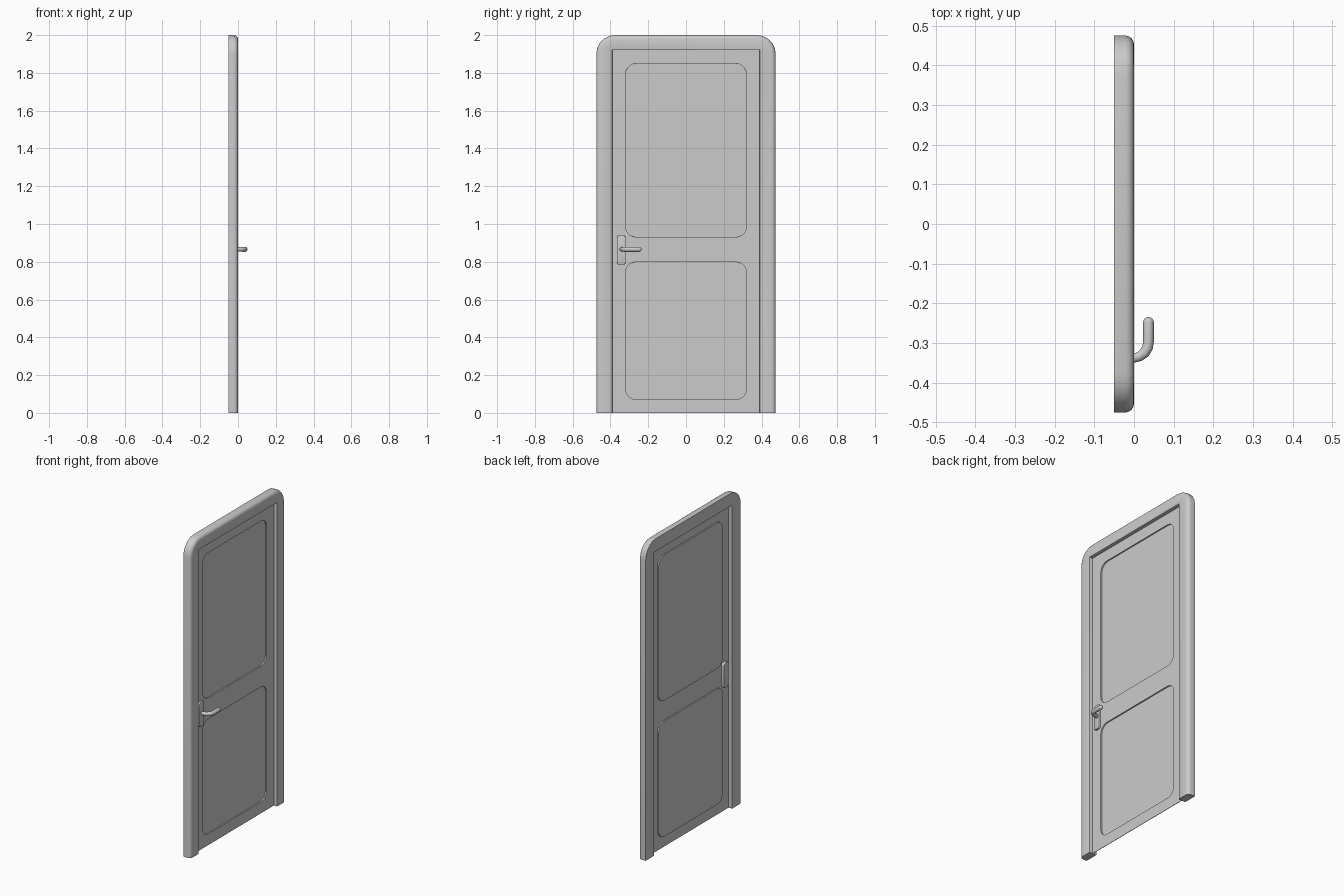
import bpy, bmesh
from math import sin, cos, pi, radians

if "Cube" in bpy.data.objects:
    bpy.data.objects.remove(bpy.data.objects["Cube"])


def finish(bm, name, smooth=True):
    bmesh.ops.recalc_face_normals(bm, faces=bm.faces)
    me = bpy.data.meshes.new(name)
    bm.to_mesh(me)
    bm.free()
    ob = bpy.data.objects.new(name, me)
    bpy.context.collection.objects.link(ob)
    bpy.context.view_layer.objects.active = ob
    bpy.ops.object.select_all(action='DESELECT')
    ob.select_set(True)
    if smooth:
        bpy.ops.object.shade_smooth_by_angle(angle=radians(35))
    return ob


def arc(cy, cz, r, a0, a1, n):
    return [(cy + r * cos(a0 + (a1 - a0) * i / n), cz + r * sin(a0 + (a1 - a0) * i / n))
            for i in range(n + 1)]


def round_rect(y0, y1, z0, z1, r, n=5):
    pts = []
    for k, (cy, cz) in enumerate([(y1 - r, z1 - r), (y0 + r, z1 - r), (y0 + r, z0 + r), (y1 - r, z0 + r)]):
        pts += arc(cy, cz, r, k * pi / 2, (k + 1) * pi / 2, n)
    return pts


def prism(pts, x0, x1):
    """Extrude a y-z outline along x; returns bmesh and the front vertex ring."""
    bm = bmesh.new()
    back = [bm.verts.new((x0, y, z)) for y, z in pts]
    front = [bm.verts.new((x1, y, z)) for y, z in pts]
    bm.faces.new(back)
    bm.faces.new(front)
    n = len(pts)
    for i in range(n):
        j = (i + 1) % n
        bm.faces.new((back[i], back[j], front[j], front[i]))
    bmesh.ops.recalc_face_normals(bm, faces=bm.faces)
    return bm, front


def ring_edges(bm, ring):
    return [bm.edges.get((a, b)) for a, b in zip(ring, ring[1:])]


# Door frame: rounded outer top corners, square opening, softened front edges
W, H, IN_W, IN_H, R = 0.475, 2.0, 0.39, 1.92, 0.10
outer = [(W, 0)] + arc(W - R, H - R, R, 0, pi / 2, 5) + arc(-W + R, H - R, R, pi / 2, pi, 5) + [(-W, 0)]
inner = [(-IN_W, 0), (-IN_W, IN_H), (IN_W, IN_H), (IN_W, 0)]
bm, front = prism(outer + inner, -0.05, 0.0)
outer_edges = ring_edges(bm, front[:len(outer)])
inner_edges = ring_edges(bm, front[len(outer):])
bmesh.ops.bevel(bm, geom=outer_edges, offset=0.022, segments=4, profile=0.5, affect='EDGES')
bmesh.ops.bevel(bm, geom=[e for e in inner_edges if e.is_valid], offset=0.006, segments=2,
                profile=0.5, affect='EDGES')
finish(bm, "door_frame")

# Door leaf: thin sheet with two pressed panels
LEAF_X, DEPTH = -0.024, 0.008
bm = bmesh.new()


def loop(pts, x):
    vs = [bm.verts.new((x, y, z)) for y, z in pts]
    return vs, [bm.edges.new((vs[i], vs[(i + 1) % len(vs)])) for i in range(len(vs))]


fill = loop([(-IN_W, 0), (IN_W, 0), (IN_W, IN_H), (-IN_W, IN_H)], LEAF_X)[1]
panels = []
for z0, z1 in [(0.07, 0.80), (0.93, 1.85)]:
    pts = round_rect(-0.32, 0.32, z0, z1, 0.055)
    rim, edges = loop(pts, LEAF_X)
    fill += edges
    panels.append((rim, pts))
bmesh.ops.triangle_fill(bm, edges=fill, use_beauty=True, normal=(1, 0, 0))
for rim, pts in panels:
    low = [bm.verts.new((LEAF_X - DEPTH, y, z)) for y, z in pts]
    bm.faces.new(low)
    for i in range(len(rim)):
        j = (i + 1) % len(rim)
        bm.faces.new((rim[i], rim[j], low[j], low[i]))
leaf = finish(bm, "door_leaf", smooth=False)
mod = leaf.modifiers.new("thickness", 'SOLIDIFY')
mod.thickness = 0.003
mod.offset = 0

# Handle plate, showing on both faces of the leaf
bm, front = prism(round_rect(-0.365, -0.32, 0.785, 0.94, 0.012, 4), -0.043, -0.012)
caps = [e for f in bm.faces if len(f.verts) > 4 for e in f.edges]
bmesh.ops.bevel(bm, geom=caps, offset=0.003, segments=2, profile=0.5, affect='EDGES')
finish(bm, "handle_plate")

# Lever handle: swept round bar with a rounded tip (x, y, radius factor)
path = [(-0.02, -0.341, 0.85), (0.0, -0.338, 0.85), (0.014, -0.334, 0.9), (0.026, -0.325, 1),
        (0.034, -0.312, 1), (0.0365, -0.297, 1), (0.0365, -0.248, 1)]
path += [(0.0365, -0.248 + 0.0135 * sin(a), max(cos(a), 0.02)) for a in (0.4, 0.8, 1.15, pi / 2)]
cu = bpy.data.curves.new("lever_handle", 'CURVE')
cu.dimensions = '3D'
cu.bevel_depth = 0.0135
cu.bevel_resolution = 4
cu.use_fill_caps = True
sp = cu.splines.new('POLY')
sp.points.add(len(path) - 1)
for p, (x, y, r) in zip(sp.points, path):
    p.co = (x, y, 0.866, 1)
    p.radius = r
lever = bpy.data.objects.new("lever_handle", cu)
bpy.context.collection.objects.link(lever)
bpy.ops.object.select_all(action='DESELECT')
lever.select_set(True)
bpy.context.view_layer.objects.active = lever
bpy.ops.object.convert(target='MESH')
bpy.ops.object.shade_smooth_by_angle(angle=radians(50))
